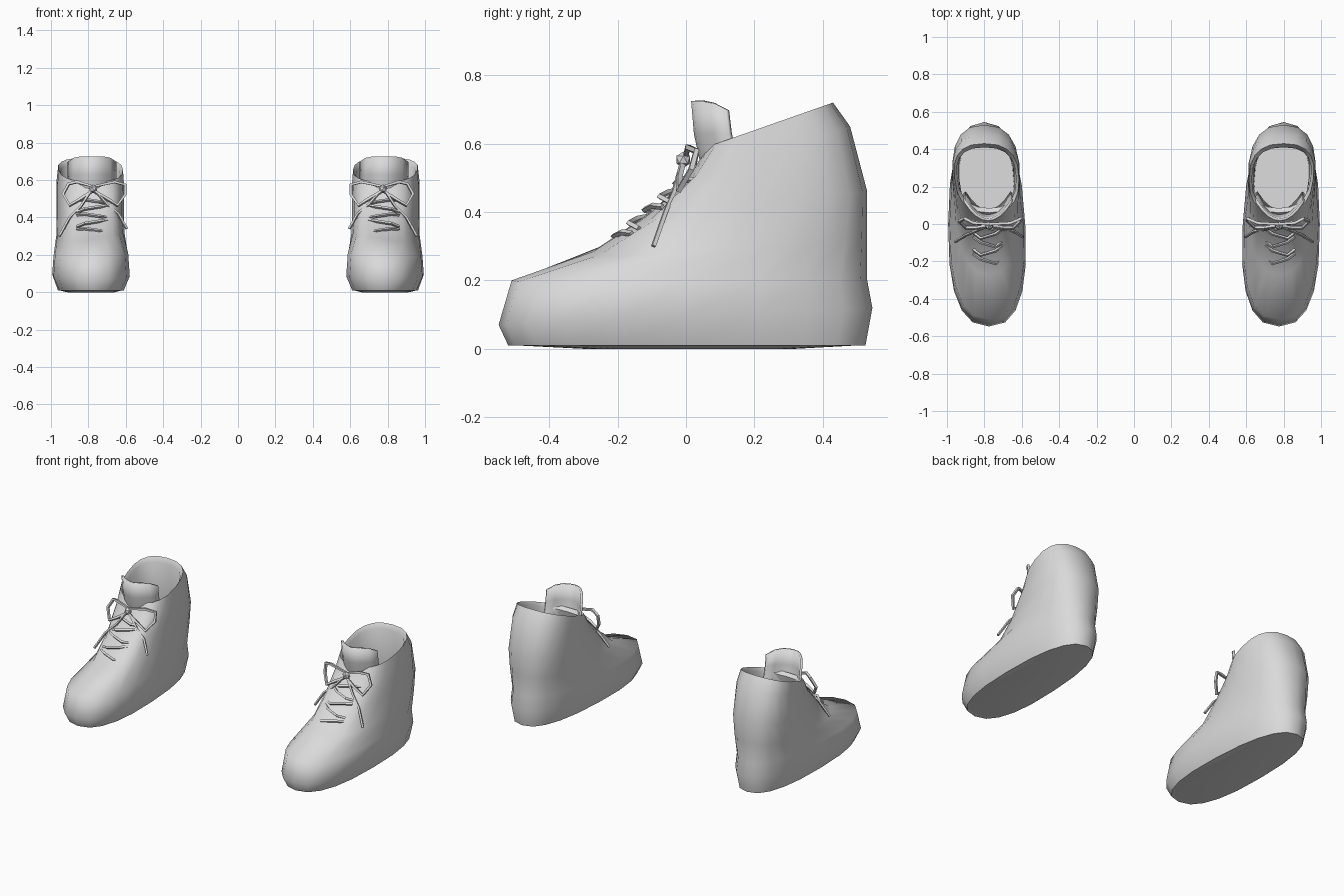
import bpy, bmesh, math

cube = bpy.data.objects.get("Cube")
if cube:
    bpy.data.objects.remove(cube, do_unlink=True)

grey = bpy.data.materials.new("plain_grey")
grey.use_nodes = True
grey.diffuse_color = (0.7, 0.7, 0.7, 1)
grey.node_tree.nodes["Principled BSDF"].inputs["Base Color"].default_value = (0.7, 0.7, 0.7, 1)

N = 20  # points around each ring


def activate(ob):
    bpy.ops.object.select_all(action='DESELECT')
    ob.select_set(True)
    bpy.context.view_layer.objects.active = ob


def finish(ob, angle):
    """Smooth the left-hand part and mirror it across x = 0 for the other shoe."""
    activate(ob)
    bpy.ops.object.shade_smooth_by_angle(angle=math.radians(angle))
    ob.modifiers.new("pair", 'MIRROR').use_mirror_merge = False


def mesh_object(name, bm):
    bmesh.ops.recalc_face_normals(bm, faces=bm.faces)
    me = bpy.data.meshes.new(name)
    bm.to_mesh(me)
    bm.free()
    me.materials.append(grey)
    ob = bpy.data.objects.new(name, me)
    bpy.context.collection.objects.link(ob)
    return ob


def power(v, p):
    return math.copysign(abs(v) ** p, v)


def ring(bm, yf, zf, yb, zb, wf, wb, sink=0.0, tilt=0.0):
    """Rounded plan outline tilted from a front point to a back point."""
    verts = []
    for i in range(N):
        a = 2 * math.pi * i / N
        t = (1 - power(math.cos(a), 0.8)) / 2
        side = power(math.sin(a), 0.8)
        x = 0.775 + 0.025 * t + side * (wf + (wb - wf) * t)
        y = yf + (yb - yf) * t
        z = zf + (zb - zf) * t - tilt * side * (1 - t)
        if min(i, N - i) <= 1:        # recessed lacing strip
            y += sink * 0.6
            z -= sink * 0.8
        verts.append(bm.verts.new((x, y, z)))
    return verts


# Shoe shell: sole, toe, vamp, collar, then down the lining to the insole
RINGS = [
    (-0.52, 0.010, 0.525, 0.010, 0.185, 0.165),
    (-0.548, 0.07, 0.545, 0.12, 0.222, 0.190),
    (-0.51, 0.20, 0.530, 0.20, 0.212, 0.185, 0, 0.01),
    (-0.27, 0.285, 0.530, 0.33, 0.165, 0.195, 0, 0.03),
    (-0.135, 0.395, 0.530, 0.46, 0.155, 0.200, 0.018, 0.03),
    (-0.01, 0.50, 0.480, 0.65, 0.160, 0.195, 0.018, 0.01),
    (0.06, 0.59, 0.430, 0.72, 0.165, 0.180),
    (0.085, 0.575, 0.410, 0.69, 0.150, 0.165),
    (0.04, 0.40, 0.450, 0.42, 0.140, 0.155),
    (-0.02, 0.15, 0.460, 0.13, 0.140, 0.150),
]
bm = bmesh.new()
loops = [ring(bm, *r) for r in RINGS]
for a, b in zip(loops, loops[1:]):
    for i in range(N):
        j = (i + 1) % N
        bm.faces.new((a[i], a[j], b[j], b[i]))
bm.faces.new(loops[0][::-1])
bm.faces.new(loops[-1])
finish(mesh_object("shoe_shell", bm), 60)

# Slightly domed sole pad under the shell
bm = bmesh.new()
pad_low = ring(bm, -0.30, 0.0, 0.32, 0.0, 0.13, 0.12)
pad_high = ring(bm, -0.515, 0.011, 0.52, 0.011, 0.18, 0.16)
for i in range(N):
    j = (i + 1) % N
    bm.faces.new((pad_low[i], pad_low[j], pad_high[j], pad_high[i]))
bm.faces.new(pad_low)
bm.faces.new(pad_high)
finish(mesh_object("sole_pad", bm), 60)

# Tongue: curved sheet whose sides wrap back inside the collar
bm = bmesh.new()
ROWS = [(0.07, 0.46), (0.045, 0.56), (0.030, 0.63), (0.022, 0.725)]
COLS = 8
grid = []
for k, (y0, z0) in enumerate(ROWS):
    row = []
    for c in range(COLS + 1):
        u = 2 * c / COLS - 1
        droop = 0.04 * u ** 4 if k == 3 else 0
        lift = 0.012 * u * u if k == 3 else 0
        row.append(bm.verts.new((0.78 + 0.125 * u, y0 + 0.10 * u * u, z0 + lift - droop)))
    grid.append(row)
for a, b in zip(grid, grid[1:]):
    for c in range(COLS):
        bm.faces.new((a[c], a[c + 1], b[c + 1], b[c]))
tongue = mesh_object("tongue", bm)
thick = tongue.modifiers.new("thickness", 'SOLIDIFY')
thick.thickness = 0.014
thick.offset = 0
finish(tongue, 60)


# Laces: thin cords following a few points
def cords(name, paths, radius, closed=False):
    cu = bpy.data.curves.new(name, 'CURVE')
    cu.dimensions = '3D'
    cu.bevel_depth = radius
    cu.bevel_resolution = 0
    cu.use_fill_caps = True
    for pts in paths:
        sp = cu.splines.new('POLY')
        sp.points.add(len(pts) - 1)
        for p, co in zip(sp.points, pts):
            p.co = (*co, 1)
        sp.use_cyclic_u = closed
    cu.materials.append(grey)
    ob = bpy.data.objects.new(name, cu)
    bpy.context.collection.objects.link(ob)
    activate(ob)
    bpy.ops.object.convert(target='MESH')
    finish(bpy.context.view_layer.objects.active, 30)


bars = []
for k in range(5):
    s = k / 4
    y, z = -0.20 + 0.18 * s, 0.335 + 0.155 * s
    d = 0.012 * (-1) ** k
    bars.append([(0.70, y + 0.03 - d, z - d), (0.74, y - d, z - d / 2),
                 (0.82, y + d, z + d / 2), (0.86, y + 0.03 + d, z + d - 0.01)])
cords("lace_bars", bars, 0.009)

cords("bow_loops", [
    [(0.775, 0.0, 0.565), (0.66, 0.005, 0.59), (0.605, 0.03, 0.575),
     (0.605, 0.02, 0.52), (0.645, -0.02, 0.465), (0.70, -0.02, 0.50), (0.77, -0.01, 0.54)],
    [(0.775, 0.0, 0.565), (0.86, 0.005, 0.59), (0.905, 0.03, 0.58),
     (0.935, 0.015, 0.525), (0.90, -0.02, 0.465), (0.84, -0.02, 0.50), (0.78, -0.01, 0.54)],
], 0.010, True)

cords("lace_tails", [
    [(0.78, -0.01, 0.55), (0.84, -0.035, 0.46), (0.90, -0.06, 0.40), (0.955, -0.095, 0.30)],
    [(0.77, -0.01, 0.55), (0.70, -0.03, 0.47), (0.64, -0.04, 0.42), (0.595, -0.07, 0.34)],
], 0.008)

# Knot holding the bow together
bm = bmesh.new()
bmesh.ops.create_icosphere(bm, subdivisions=1, radius=0.024)
for v in bm.verts:
    v.co.x += 0.775
    v.co.y -= 0.008
    v.co.z += 0.553
finish(mesh_object("bow_knot", bm), 30)
